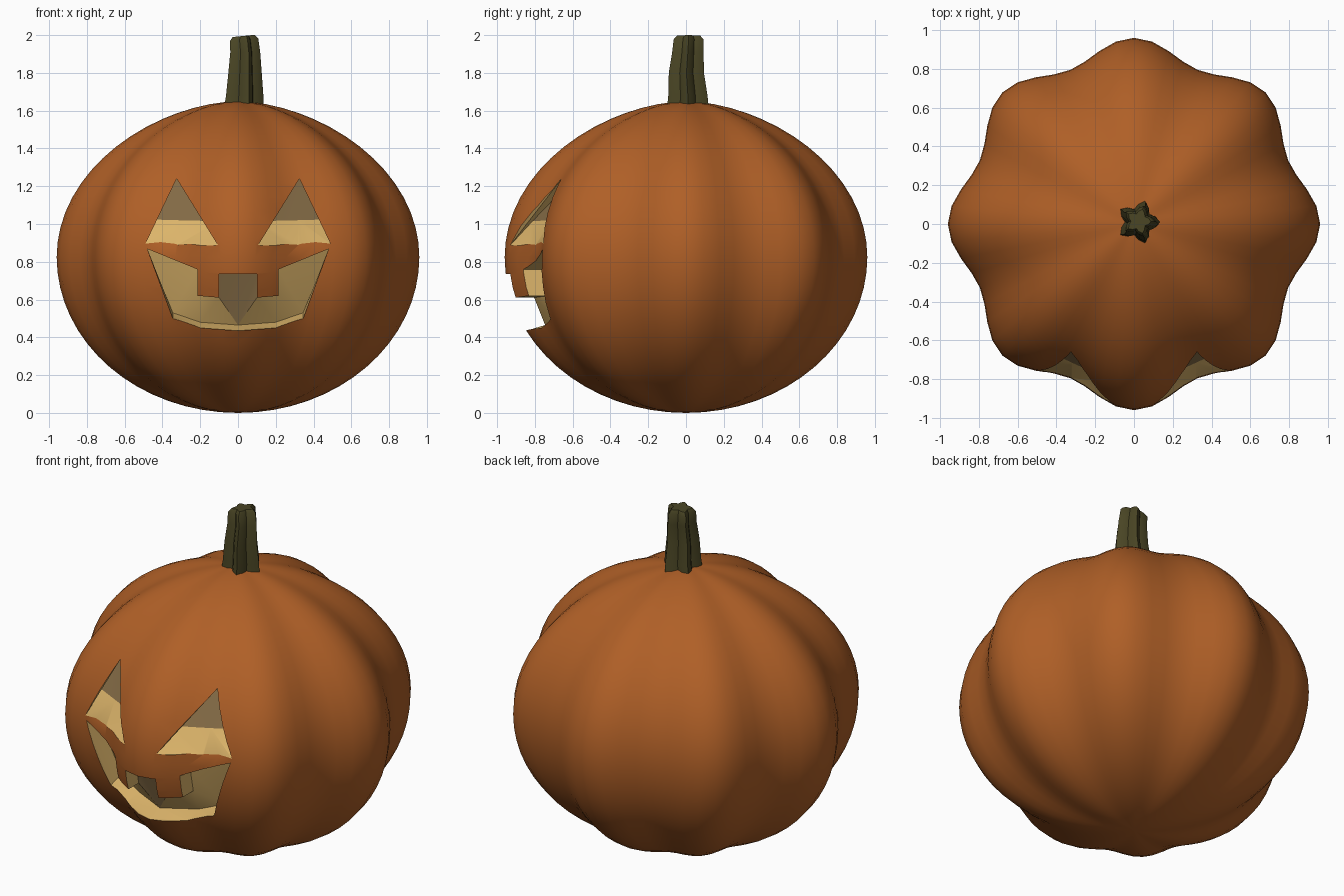
import bpy, bmesh, math

if "Cube" in bpy.data.objects:
    bpy.data.objects.remove(bpy.data.objects["Cube"])

def material(name, rgb):
    m = bpy.data.materials.new(name)
    m.diffuse_color = (*rgb, 1)
    m.use_nodes = True
    m.node_tree.nodes["Principled BSDF"].inputs["Base Color"].default_value = m.diffuse_color
    return m

ORANGE = material("orange skin", (0.43, 0.115, 0.02))
FLESH = material("pale flesh", (0.72, 0.46, 0.145))
SHADE = material("dark flesh", (0.23, 0.147, 0.06))
GREEN = material("stem green", (0.068, 0.06, 0.018))
MID, HALF = 0.825, 0.825

def radius(theta, z):
    """Pumpkin radius: flattened profile with eight soft ribs."""
    t = min(1, abs((z - MID) / HALF))
    profile = (1 - t * t) ** (0.57 if z > MID else 0.5)
    return profile * (0.86 + 0.05 * (1 + math.cos(8 * theta)))

def front_y(x, z):
    """Depth of the front skin at x, z."""
    lo, hi = -1.1, -0.4
    for _ in range(40):
        y = (lo + hi) / 2
        if math.hypot(x, y) > radius(math.atan2(y, x), z):
            lo = y
        else:
            hi = y
    return lo

def make_object(name, bm, mats):
    bmesh.ops.recalc_face_normals(bm, faces=bm.faces)
    me = bpy.data.meshes.new(name)
    bm.to_mesh(me)
    bm.free()
    for m in mats:
        me.materials.append(m)
    ob = bpy.data.objects.new(name, me)
    bpy.context.collection.objects.link(ob)
    return ob

def bridge(bm, a, b, mat=0):
    n = len(a)
    for i in range(n):
        j = (i + 1) % n
        bm.faces.new((a[i], a[j], b[j], b[i])).material_index = mat

def smooth(ob, angle):
    bpy.ops.object.select_all(action='DESELECT')
    ob.select_set(True)
    bpy.context.view_layer.objects.active = ob
    bpy.ops.object.shade_smooth_by_angle(angle=math.radians(angle))

# Pumpkin body
bm = bmesh.new()
SEG, RINGS = 64, 32
rings = []
for k in range(1, RINGS):
    z = MID - HALF * math.cos(math.pi * k / RINGS)
    ring = []
    for i in range(SEG):
        a = 2 * math.pi * i / SEG
        r = radius(a, z)
        ring.append(bm.verts.new((r * math.cos(a), r * math.sin(a), z)))
    rings.append(ring)
for a, b in zip(rings, rings[1:]):
    bridge(bm, a, b)
for ring, z in ((rings[0], 0), (rings[-1], 2 * HALF)):
    pole = bm.verts.new((0, 0, z))
    for i in range(SEG):
        bm.faces.new((ring[i], ring[(i + 1) % SEG], pole))
body = make_object("pumpkin_body", bm, (ORANGE, FLESH, SHADE))

# Cutters: outline (x, z), inward shift (dy, dz) per point, back faces
def cutter(name, outline, shifts, caps):
    bm = bmesh.new()
    front = [bm.verts.new((x, -1.2, z)) for x, z in outline]
    skin, back = [], []
    for (x, z), (dy, dz) in zip(outline, shifts):
        y = front_y(x, z)
        skin.append(bm.verts.new((x, y, z)))
        back.append(bm.verts.new((x, y + dy, z + dz)))
    bridge(bm, front, skin, 1)
    bridge(bm, skin, back, 1)
    bm.faces.new(front)
    for ids, mat in caps:
        bm.faces.new([back[i] for i in ids]).material_index = mat
    bmesh.ops.triangulate(bm, faces=bm.faces)
    ob = make_object(name, bm, (ORANGE, FLESH, SHADE))
    ob.hide_render = True
    return ob

cutters = []
for side, s in (("left", -1), ("right", 1)):
    cutters.append(cutter(
        side + "_eye_cutter",
        [(s * 0.325, 1.24), (s * 0.49, 0.895), (s * 0.32, 0.89), (s * 0.105, 0.885)],
        [(0.12, 0.06), (0.12, 0.13), (0.08, 0.13), (0.12, 0.13)],
        [((0, 1, 2), 2), ((0, 2, 3), 2)]))

half = [(0.1, 0.735), (0.1, 0.61), (0.215, 0.62), (0.215, 0.76),
        (0.48, 0.868), (0.345, 0.5), (0.2, 0.45)]
mouth = half + [(0, 0.435)] + [(-x, z) for x, z in reversed(half)]
shifts = [(0.1, 0.03 if z < 0.55 else 0) for x, z in mouth]
caps = [((0, 1, 7, 13, 14), 2)]
for ids in ((3, 4, 5, 2), (2, 5, 6, 1), (1, 6, 7)):
    caps.append((ids, 1))
    caps.append(([14 - i for i in ids], 1))
cutters.append(cutter("mouth_cutter", mouth, shifts, caps))

# Carve the face
for c in cutters:
    mod = body.modifiers.new("carve", 'BOOLEAN')
    mod.operation = 'DIFFERENCE'
    mod.solver = 'EXACT'
    mod.object = c
deps = bpy.context.evaluated_depsgraph_get()
carved = bpy.data.meshes.new_from_object(body.evaluated_get(deps))
body.modifiers.clear()
body.data = carved
for c in cutters:
    bpy.data.objects.remove(c)
smooth(body, 32)

# Stem: five-ribbed, leaning and tapering
bm = bmesh.new()
loops = []
for cx, cy, z, r in ((0.02, 0.01, 1.61, 0.112), (0.025, 0.01, 1.68, 0.105),
                     (0.028, 0.002, 1.8, 0.094), (0.03, 0.01, 1.91, 0.084),
                     (0.024, 0.014, 1.975, 0.08), (0.024, 0.014, 1.995, 0.062)):
    loop = []
    for i in range(20):
        a = 2 * math.pi * i / 20
        q = r * (0.84 + 0.2 * math.cos(5 * a))
        x = cx + q * math.cos(a)
        loop.append(bm.verts.new((x, cy + q * math.sin(a), z + (0.1 * (x - cx) if z > 1.95 else 0))))
    loops.append(loop)
for a, b in zip(loops, loops[1:]):
    bridge(bm, a, b)
bm.faces.new(loops[0])
bm.faces.new(loops[-1])
smooth(make_object("stem", bm, (GREEN,)), 40)
